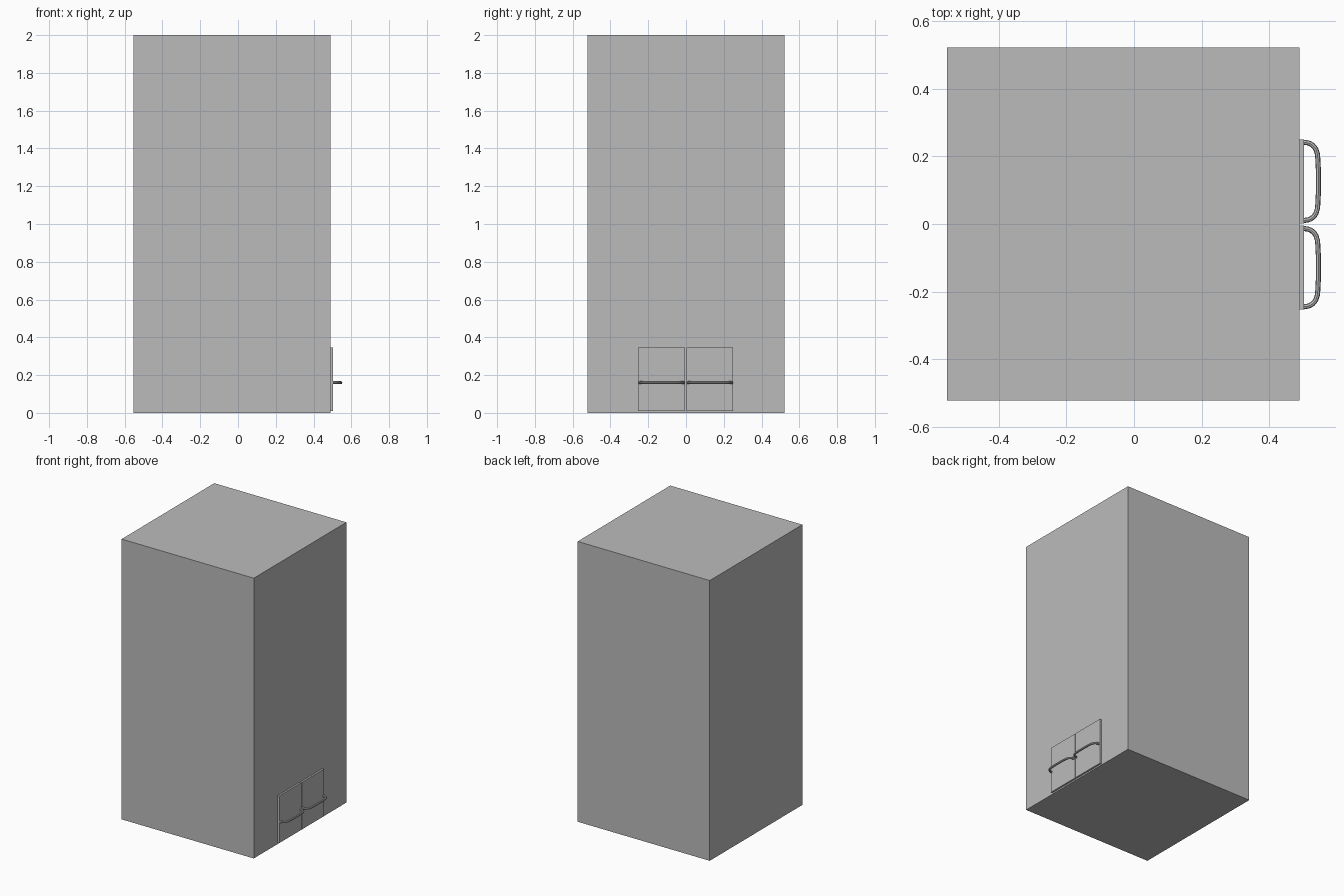
import bpy
import bmesh
from mathutils import Vector

old = bpy.data.objects.get("Cube")
if old:
    bpy.data.objects.remove(old, do_unlink=True)

grey = bpy.data.materials.new("neutral grey")
grey.use_nodes = True
grey.diffuse_color = (0.5, 0.5, 0.5, 1)
grey.node_tree.nodes["Principled BSDF"].inputs["Base Color"].default_value = grey.diffuse_color


def box(name, low, high, seams=()):
    """Box between two corners, with edge cuts at (axis, position) seams."""
    low, high = Vector(low), Vector(high)
    bm = bmesh.new()
    bmesh.ops.create_cube(bm, size=1)
    for v in bm.verts:
        v.co = (low + high) / 2 + v.co * (high - low)
    for axis, position in seams:
        point, normal = Vector(), Vector()
        point[axis], normal[axis] = position, 1
        bmesh.ops.bisect_plane(bm, geom=bm.verts[:] + bm.edges[:] + bm.faces[:],
                               plane_co=point, plane_no=normal)
    mesh = bpy.data.meshes.new(name)
    bm.to_mesh(mesh)
    bm.free()
    mesh.materials.append(grey)
    obj = bpy.data.objects.new(name, mesh)
    bpy.context.collection.objects.link(obj)
    return obj


def handle(name, y):
    """Bowed round pull, standing out from the door along +x."""
    path = [(0.5, 0.242), (0.522, 0.237), (0.538, 0.22), (0.544, 0.18), (0.545, 0.126),
            (0.544, 0.072), (0.538, 0.032), (0.522, 0.015), (0.5, 0.01)]
    curve = bpy.data.curves.new(name, "CURVE")
    curve.dimensions = "3D"
    curve.bevel_depth = 0.0075
    curve.bevel_resolution = 2
    curve.use_fill_caps = True
    curve.resolution_u = 3
    spline = curve.splines.new("BEZIER")
    spline.bezier_points.add(len(path) - 1)
    for point, (px, py) in zip(spline.bezier_points, path):
        point.co = (px, py + y, 0.16)
        point.handle_left_type = point.handle_right_type = "AUTO"
    curve.materials.append(grey)
    obj = bpy.data.objects.new(name, curve)
    bpy.context.collection.objects.link(obj)
    # Real mesh with smooth sides
    bpy.ops.object.select_all(action="DESELECT")
    obj.select_set(True)
    bpy.context.view_layer.objects.active = obj
    bpy.ops.object.convert(target="MESH")
    bpy.ops.object.shade_smooth_by_angle()


# Tall cabinet body, with panel seams at quarter widths and mid height
BACK, FACE, HALF, TOP = -0.553, 0.49, 0.522, 2.0
seams = [(2, TOP / 2)]
for quarter in (0.25, 0.5, 0.75):
    seams += [(0, BACK + (FACE - BACK) * quarter), (1, HALF * (2 * quarter - 1))]
box("cabinet_body", (BACK, -HALF, 0), (FACE, HALF, TOP), seams)

# Pair of low doors, each with a pull
for side, y in (("left", 0.0), ("right", -0.255)):
    box(side + "_door", (FACE, y + 0.002, 0.01), (0.503, y + 0.25, 0.346))
    handle(side + "_door_handle", y)
